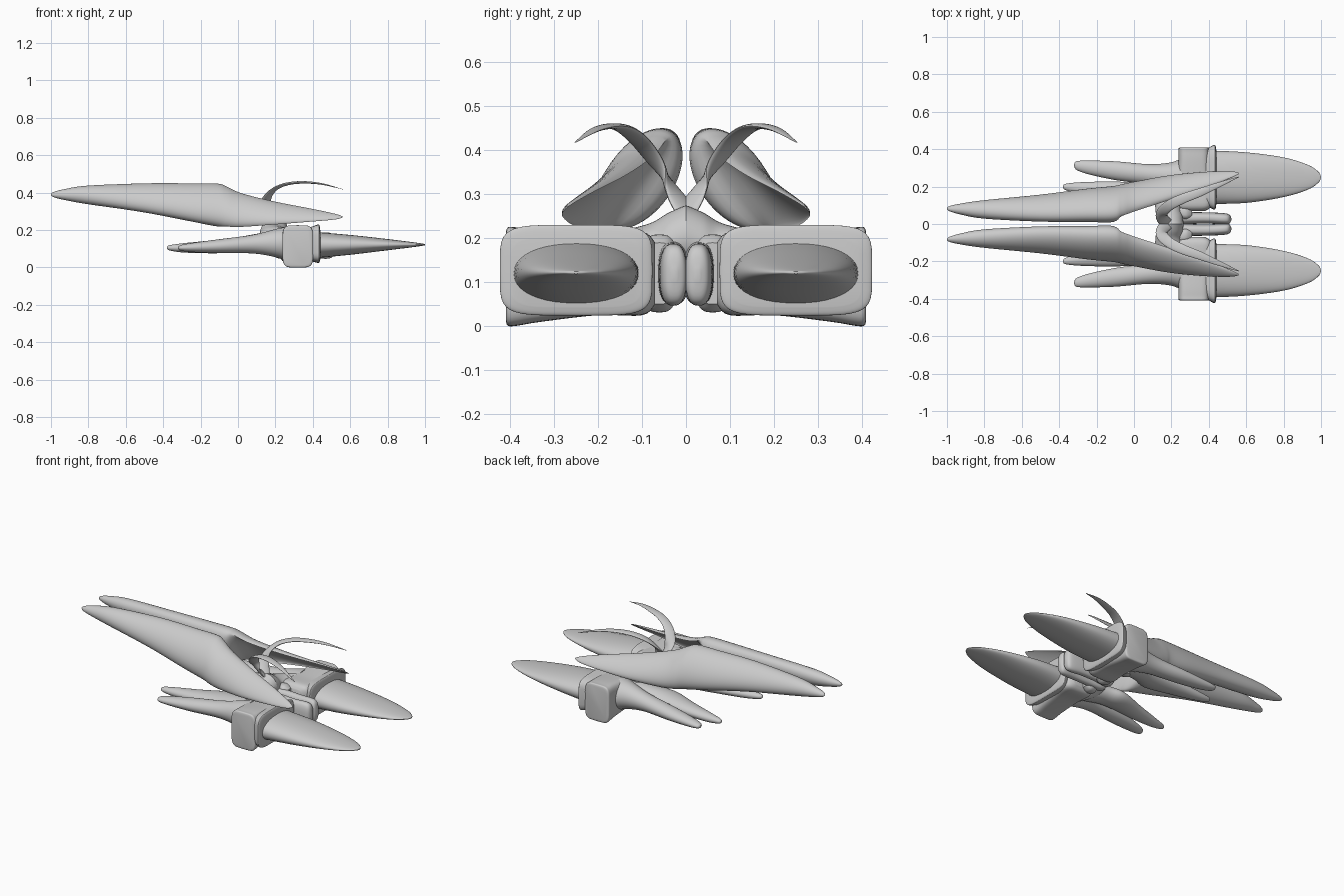
import bpy, bmesh, math
from mathutils import Vector

if "Cube" in bpy.data.objects:
    bpy.data.objects.remove(bpy.data.objects["Cube"])

grey = bpy.data.materials.new("hull_grey")
grey.use_nodes = True
grey.diffuse_color = (0.6, 0.6, 0.6, 1)
grey.node_tree.nodes["Principled BSDF"].inputs["Base Color"].default_value = (0.6, 0.6, 0.6, 1)


def smooth_rows(rows, steps=5):
    """Catmull-Rom interpolation of every column."""
    out = []
    for i in range(len(rows) - 1):
        a, b, c, d = (rows[max(i - 1, 0)], rows[i], rows[i + 1],
                      rows[min(i + 2, len(rows) - 1)])
        for k in range(steps):
            t = k / steps
            out.append([q + 0.5 * t * (r - p + t * (2*p - 5*q + 4*r - s + t * (3*(q - r) + s - p)))
                        for p, q, r, s in zip(a, b, c, d)])
    return out + [list(rows[-1])]


def skin(name, rings):
    """Skin closed rings, cap the ends and mirror across the centre plane."""
    bm = bmesh.new()
    loops = [[bm.verts.new(p) for p in ring] for ring in rings]
    n = len(loops[0])
    for a, b in zip(loops, loops[1:]):
        for i in range(n):
            j = (i + 1) % n
            bm.faces.new((a[i], a[j], b[j], b[i]))
    bm.faces.new(loops[0])
    bm.faces.new(loops[-1])
    bmesh.ops.recalc_face_normals(bm, faces=bm.faces)
    mesh = bpy.data.meshes.new(name)
    bm.to_mesh(mesh)
    bm.free()
    mesh.materials.append(grey)
    obj = bpy.data.objects.new(name, mesh)
    bpy.context.collection.objects.link(obj)
    mirror = obj.modifiers.new("mirror", "MIRROR")
    mirror.use_axis = (False, True, False)
    mirror.use_clip = False
    mirror.use_mirror_merge = False
    bpy.ops.object.select_all(action="DESELECT")
    obj.select_set(True)
    bpy.context.view_layer.objects.active = obj
    bpy.ops.object.shade_smooth_by_angle(angle=math.radians(40))
    return obj


def loft(name, rows, power=2.0, axis="x", count=40, steps=5):
    """Rows: station, centre u, centre z, half u, half z, tilt, underside factor."""
    rings = []
    rows = [tuple(r) + (0, 1)[len(r) - 5:] for r in rows]
    for s, cu, cz, hu, hz, tilt, under in smooth_rows(rows, steps):
        ring = []
        for i in range(count):
            ang = 2 * math.pi * i / count
            c, d = math.cos(ang), math.sin(ang)
            u = hu * math.copysign(abs(c) ** (2 / power), c)
            v = hz * math.copysign(abs(d) ** (2 / power), d)
            if v < 0:
                v *= under
            ca, sa = math.cos(math.radians(tilt)), math.sin(math.radians(tilt))
            pu, pz = cu + u * ca - v * sa, cz + u * sa + v * ca
            ring.append((s, pu, pz) if axis == "x" else (pu, s, pz))
        rings.append(ring)
    return skin(name, rings)


# Upper hulls: tilted spindles that open into a scooped shell at the +x end
loft("upper_hull", [
    (-1.0, .083, .39, .003, .003, -45, 1),
    (-.985, .082, .39, .015, .013, -45, 1),
    (-.93, .08, .39, .03, .027, -45, 1),
    (-.8, .078, .388, .054, .045, -47, 1),
    (-.5, .085, .372, .09, .056, -50, 1),
    (-.25, .1, .348, .117, .068, -53, 1),
    (-.11, .107, .334, .13, .074, -55, 1),
    (-.06, .12, .322, .127, .07, -54, .2),
    (.02, .145, .303, .112, .058, -50, -.5),
    (.2, .195, .288, .085, .036, -43, -.6),
    (.4, .24, .278, .05, .018, -40, -.5),
    (.52, .264, .271, .022, .009, -40, -.3),
    (.56, .27, .27, .004, .003, -40, 0)])

# Engine pods: a rounded block lying across, with a flange at the mouth
loft("engine_pod", [
    (.07, .32, .12, .06, .07), (.1, .32, .12, .095, .095),
    (.2, .32, .12, .09, .095), (.33, .32, .117, .083, .107),
    (.385, .32, .113, .083, .112), (.405, .32, .113, .081, .112),
    (.41, .32, .113, .07, .1)], power=5, axis="y")
loft("pod_flange", [
    (.33, .25, .125, .14, .08), (.39, .25, .125, .155, .092),
    (.425, .25, .127, .172, .102), (.435, .25, .127, .17, .1),
    (.44, .25, .122, .148, .078)], power=5)
# Wedge-shaped cones in the pod mouths
loft("engine_cone", [
    (.4, .25, .12, .143, .071), (.6, .248, .121, .135, .053),
    (.8, .25, .122, .106, .03), (.93, .25, .122, .066, .014),
    (.985, .25, .122, .03, .006), (1.0, .25, .122, .004, .003)], power=2.2)

# Twin prongs trailing from each pod
loft("outer_prong", [
    (-.32, .315, .105, .006, .005), (-.305, .312, .105, .024, .015),
    (-.24, .302, .107, .037, .025), (-.1, .285, .114, .05, .037),
    (.08, .265, .125, .055, .05), (.2, .255, .13, .075, .075),
    (.27, .25, .125, .11, .095)])
loft("inner_prong", [
    (-.38, .2, .105, .004, .004), (-.365, .198, .105, .017, .014),
    (-.29, .19, .105, .033, .025), (-.15, .172, .11, .055, .034),
    (0, .15, .12, .076, .042), (.1, .17, .13, .07, .05),
    (.25, .2, .13, .08, .07)])

# Centre bridge and paired core capsules
loft("centre_bridge", [
    (0, .2, .205, .065, .07), (.04, .19, .19, .07, .068),
    (.08, .185, .17, .07, .065), (.14, .2, .145, .085, .075),
    (.2, .25, .13, .08, .085)], axis="y")
loft("core_capsule", [
    (.18, .03, .12, .02, .04), (.21, .03, .12, .038, .07),
    (.3, .032, .12, .032, .07), (.4, .032, .118, .03, .068),
    (.48, .028, .117, .03, .07), (.51, .026, .117, .024, .055),
    (.52, .026, .117, .006, .012)], power=2.6)
loft("core_collar", [
    (.24, .065, .12, .04, .085), (.28, .06, .12, .042, .088),
    (.31, .06, .12, .03, .07)], power=3)

# Swept horns: flattened ribbons following a curved path (x, y, z, width)
path = smooth_rows([
    (.2, -.02, .23, .034), (.155, .025, .3, .032), (.15, .06, .36, .03),
    (.19, .1, .415, .028), (.26, .135, .446, .026), (.35, .168, .455, .022),
    (.45, .208, .446, .014), (.56, .252, .418, .002)], 8)
rings = []
for i, (x, y, z, w) in enumerate(path):
    nxt, prv = path[min(i + 1, len(path) - 1)], path[max(i - 1, 0)]
    along = (Vector(nxt[:3]) - Vector(prv[:3])).normalized()
    side = along.cross(Vector((0, 0, 1))).normalized()
    up = side.cross(along)
    angles = [2 * math.pi * k / 20 for k in range(20)]
    rings.append([Vector((x, y, z)) + side * w * math.cos(a) + up * w * .3 * math.sin(a)
                  for a in angles])
skin("swept_horn", rings)
